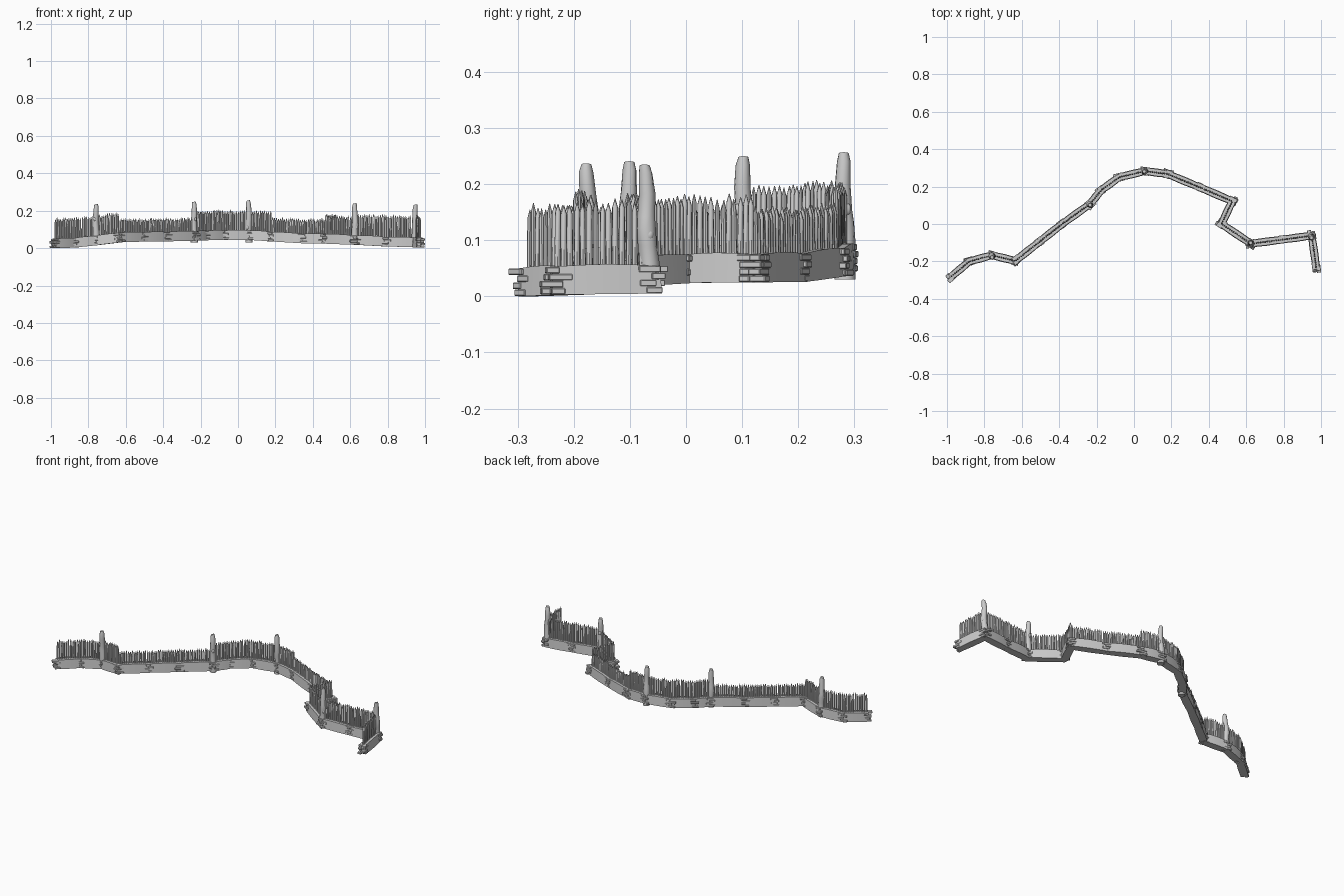
import bpy, bmesh, math, random
from mathutils import Vector, Matrix

random.seed(7)
if "Cube" in bpy.data.objects:
    bpy.data.objects.remove(bpy.data.objects["Cube"])

grey = bpy.data.materials.new("plain_grey")
grey.use_nodes = True
grey.diffuse_color = (0.6, 0.6, 0.6, 1)
grey.node_tree.nodes["Principled BSDF"].inputs["Base Color"].default_value = grey.diffuse_color

# Ground line of the fence, split into sections with their own stake height
SECTIONS = [
    (0.160, [(-0.98, -0.283, 0), (-0.88, -0.2, 0.003), (-0.76, -0.167, 0.015), (-0.635, -0.197, 0.03)]),
    (0.122, [(-0.635, -0.197, 0.033), (-0.385, 0, 0.036), (-0.235, 0.107, 0.04)]),
    (0.158, [(-0.235, 0.107, 0.04), (-0.176, 0.18, 0.042), (-0.08, 0.25, 0.044),
             (0.06, 0.283, 0.044), (0.18, 0.267, 0.036)]),
    (0.130, [(0.18, 0.267, 0.036), (0.35, 0.197, 0.026), (0.525, 0.122, 0.025)]),
    (0.153, [(0.525, 0.122, 0.025), (0.468, 0, 0.024), (0.625, -0.105, 0.018)]),
    (0.166, [(0.625, -0.105, 0.018), (0.79, -0.084, 0.009), (0.95, -0.062, 0.005), (0.975, -0.235, 0.003)]),
]
POSTS = [(-0.76, -0.167, 0.237, -0.01), (-0.235, 0.105, 0.25, -0.004), (0.057, 0.285, 0.257, -0.006),
         (0.625, -0.105, 0.241, 0.003), (0.948, -0.066, 0.235, -0.007)]
WALL_H, ROWS = 0.05, 4


def finish(bm, name, smooth=None, bevel=0):
    bmesh.ops.recalc_face_normals(bm, faces=bm.faces)
    mesh = bpy.data.meshes.new(name)
    bm.to_mesh(mesh)
    bm.free()
    mesh.materials.append(grey)
    obj = bpy.data.objects.new(name, mesh)
    bpy.context.collection.objects.link(obj)
    if bevel:
        mod = obj.modifiers.new("soft_edges", "BEVEL")
        mod.width, mod.segments = bevel, 1
    if smooth:
        bpy.ops.object.select_all(action="DESELECT")
        obj.select_set(True)
        bpy.context.view_layer.objects.active = obj
        bpy.ops.object.shade_smooth_by_angle(angle=math.radians(smooth))
    return obj


def loft(bm, rings):
    """Skin a closed solid through rings of points."""
    rows = [[bm.verts.new(p) for p in ring] for ring in rings]
    for a, b in zip(rows, rows[1:]):
        for i in range(len(a)):
            j = (i + 1) % len(a)
            bm.faces.new((a[i], a[j], b[j], b[i]))
    bm.faces.new(rows[0])
    bm.faces.new(rows[-1])


def circle(center, radius, sides, wobble=0, tilt=0):
    ring = []
    for i in range(sides):
        a = math.tau * i / sides
        r = radius * (1 + random.uniform(-wobble, wobble))
        ring.append(center + Vector((r * math.cos(a), r * math.sin(a), tilt * math.cos(a))))
    return ring


def wall_module(bm, a, b):
    """Smooth stone panel, slightly battered and bowed outward in its middle."""
    along = (b - a).normalized()
    side = Vector((-along.y, along.x, 0)).normalized()
    rings = []
    for t, bulge in ((-0.03, 0), (0.25, 0.0025), (0.5, 0.0035), (0.75, 0.0025), (1.03, 0)):
        c = a.lerp(b, t)
        c.z = max(c.z, 0.0)
        low, high = 0.0185 + bulge, 0.0155 + bulge
        top = Vector((0, 0, WALL_H + bulge))
        rings.append([c - side * low, c + side * low, c + side * high + top, c - side * high + top])
    loft(bm, rings)


def brick_stack(bm, p, along):
    """Staggered protruding stones that tie two panels together."""
    turn = Matrix.Rotation(math.atan2(along.y, along.x), 4, "Z")
    h = WALL_H / ROWS
    for row in range(ROWS):
        for s in (-1, 1):
            length = random.uniform(0.022, 0.045)
            shift = (0.007 if row % 2 else -0.007) * s + random.uniform(-0.004, 0.004)
            depth = random.uniform(0.019, 0.0235)
            mid = p + along * shift + Vector((0, 0, h * (row + 0.5)))
            mid += turn @ Vector((0, s * depth / 2, 0))
            bmesh.ops.create_cube(bm, size=1, matrix=Matrix.Translation(mid) @ turn
                                  @ Matrix.Diagonal((length, depth, h * 0.9, 1)))


def stake(bm, p, height):
    """Sharpened round pole."""
    r = random.uniform(0.0048, 0.0062)
    h = height + random.uniform(-0.007, 0.006)
    lean = Vector((random.uniform(-1, 1), random.uniform(-1, 1), 0)) * 0.0015
    up = Vector((0, 0, 1))
    loft(bm, [circle(p + up * 0.02, r, 7), circle(p + up * (h - 0.016) + lean, r * 0.9, 7),
              circle(p + up * h + lean, r * 0.12, 7)])


# Stone footing and stakes, section by section
panels, bricks = bmesh.new(), bmesh.new()
for index, (height, points) in enumerate(SECTIONS):
    stakes = bmesh.new()
    points = [Vector(p) for p in points]
    for a, b in zip(points, points[1:]):
        length = (b - a).length
        along = (b - a).normalized()
        flat = Vector((along.x, along.y, 0)).normalized()
        modules = max(1, round(length / 0.14))
        for m in range(modules):
            start, end = a.lerp(b, m / modules), a.lerp(b, (m + 1) / modules)
            wall_module(panels, start, end)
            brick_stack(bricks, start, flat)
        count = round(length / 0.0115)
        for i in range(count):
            stake(stakes, a.lerp(b, (i + 0.5) / count), height)
    brick_stack(bricks, points[-1], flat)
    finish(stakes, f"stakes_{index + 1}", smooth=50)
finish(panels, "stone_panels", smooth=35)
finish(bricks, "tie_stones", bevel=0.0015)

# Tall crooked trunks with knots and slanted tops
for index, (x, y, top, lean) in enumerate(POSTS):
    bm = bmesh.new()
    base = 0.03
    rings = []
    for t, r in ((0, 0.019), (0.15, 0.018), (0.3, 0.0165), (0.45, 0.0175), (0.55, 0.0155),
                 (0.75, 0.0145), (0.93, 0.0125), (1, 0.009)):
        bend = 0.002 * math.sin(t * 9 + index)
        c = Vector((x + bend, y + lean * t - bend, base + (top - 0.002 - base) * t))
        rings.append(circle(c, r, 12, 0.05, 0.002 if t > 0.9 else 0))
    loft(bm, rings)
    for k, z in enumerate((0.11, 0.155)):
        a = index * 1.3 + k * 2.6 + 1.5
        spot = Vector((x + 0.012 * math.cos(a), y + lean * 0.5 + 0.012 * math.sin(a), z))
        bmesh.ops.create_uvsphere(bm, u_segments=10, v_segments=6, radius=0.0075,
                                  matrix=Matrix.Translation(spot) @ Matrix.Diagonal((1, 1, 1.5, 1)))
    finish(bm, f"trunk_post_{index + 1}", smooth=50)
